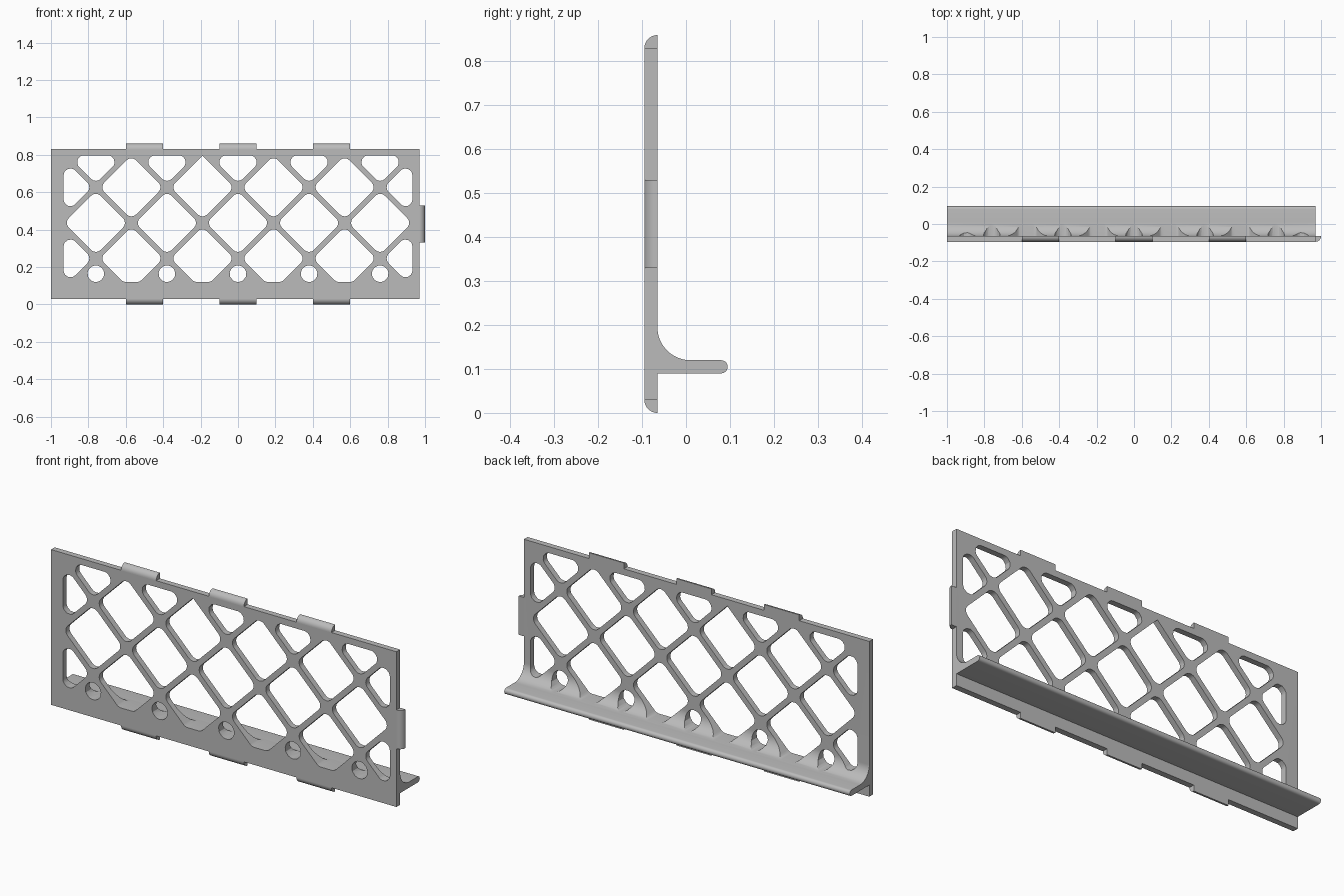
import bpy, bmesh, math
from mathutils import Vector

if "Cube" in bpy.data.objects:
    bpy.data.objects.remove(bpy.data.objects["Cube"], do_unlink=True)

LEFT, RIGHT, BASE, TOP = -1.0, 0.97, 0.03, 0.83
FRONT, BACK, TAB = -0.095, -0.065, 0.03
SHELF_LOW, SHELF_TOP, SHELF_END = 0.09, 0.12, 0.095
FILLET = 0.075
PITCH, REACH, CORNER = 0.19, 0.17, 0.036

grey = bpy.data.materials.new("plain_grey")
grey.use_nodes = True
grey.diffuse_color = (0.5, 0.5, 0.5, 1)
grey.node_tree.nodes["Principled BSDF"].inputs["Base Color"].default_value = (0.5, 0.5, 0.5, 1)


def arc(cx, cy, r, start, end, steps=12):
    angles = [math.radians(start + (end - start) * k / steps) for k in range(steps + 1)]
    return [(cx + r * math.cos(a), cy + r * math.sin(a)) for a in angles]


def add_prism(bm, outline, place, low, high):
    """Closed prism over a 2D outline; place maps (u, v, depth) to xyz."""
    near = [bm.verts.new(place(u, v, low)) for u, v in outline]
    far = [bm.verts.new(place(u, v, high)) for u, v in outline]
    bm.faces.new(near[::-1])
    bm.faces.new(far)
    for k in range(len(near)):
        bm.faces.new((near[k - 1], near[k], far[k], far[k - 1]))


def make_object(name, bm):
    bmesh.ops.recalc_face_normals(bm, faces=bm.faces)
    mesh = bpy.data.meshes.new(name)
    bm.to_mesh(mesh)
    bm.free()
    mesh.materials.append(grey)
    obj = bpy.data.objects.new(name, mesh)
    bpy.context.collection.objects.link(obj)
    return obj


def smooth(obj):
    bpy.ops.object.select_all(action="DESELECT")
    obj.select_set(True)
    bpy.context.view_layer.objects.active = obj
    bpy.ops.object.shade_smooth_by_angle(angle=math.radians(30))


def clip(points, axis, limit, sign):
    """Keep the part of a convex outline where sign * (coordinate - limit) <= 0."""
    out = []
    for p, q in zip(points, points[1:] + points[:1]):
        dp, dq = sign * (p[axis] - limit), sign * (q[axis] - limit)
        if dp <= 0:
            out.append(p)
        if dp * dq < 0:
            out.append(p.lerp(q, dp / (dp - dq)))
    return out


def rounded(points, radius, sharp=None):
    """Round each corner of a convex outline, except the sharp one."""
    out = []
    for k, p in enumerate(points):
        if p is sharp:
            out.append(p)
            continue
        a = (points[k - 1] - p).normalized()
        b = (points[(k + 1) % len(points)] - p).normalized()
        half = a.angle(b) / 2
        centre = p + (a + b).normalized() * radius / math.sin(half)
        start = p + a * radius / math.tan(half) - centre
        end = p + b * radius / math.tan(half) - centre
        for s in range(9):
            out.append(centre + start.lerp(end, s / 8).normalized() * radius)
    return out


# Panel and filleted shelf share one cross-section
tip = (SHELF_TOP - SHELF_LOW) / 2
section = [(FRONT, BASE), (BACK, BASE), (BACK, SHELF_LOW)]
section += arc(SHELF_END - tip, SHELF_LOW + tip, tip, -90, 90)
section += arc(BACK + FILLET, SHELF_TOP + FILLET, FILLET, 270, 180, 20)
section += [(BACK, TOP), (FRONT, TOP)]
bm = bmesh.new()
add_prism(bm, section, lambda u, v, d: (d, u, v), LEFT, RIGHT)
panel = make_object("lattice_panel_with_shelf", bm)

# Diamond openings, trimmed by the border and rounded
bm = bmesh.new()
for row in range(5):
    for col in range(-5, 6):
        if (row + col) % 2:
            continue
        x, z = PITCH * col, 0.056 + PITCH * row
        shape = [Vector((x + REACH, z)), Vector((x, z + REACH)),
                 Vector((x - REACH, z)), Vector((x, z - REACH))]
        peak = shape[1] if (row, col) == (3, -1) else None
        if abs(col) == 5:
            side = math.copysign(1, col)
            shape = clip(shape, 0, side * 0.932, side)
        elif row < 2:
            shape = clip(shape, 1, SHELF_TOP + 0.0004, -1)
        elif row == 4:
            shape = clip(shape, 1, 0.797, 1)
        outline = rounded(shape, 0.043 if row == 0 else CORNER, peak)
        add_prism(bm, outline, lambda u, v, d: (u, d, v), -0.2, 0.2)
cutter = make_object("opening_cutter", bm)
cutter.hide_render = True

cut = panel.modifiers.new("openings", "BOOLEAN")
cut.operation = "DIFFERENCE"
cut.solver = "EXACT"
cut.object = cutter
bpy.context.view_layer.objects.active = panel
bpy.ops.object.modifier_apply(modifier=cut.name)
bpy.data.objects.remove(cutter, do_unlink=True)
smooth(panel)

# Quarter-round tabs along the top, bottom and left edges
quarter = [(BACK, 0)] + arc(BACK, 0, TAB, 180, 90)


def make_tab(name, place, low, high):
    bm = bmesh.new()
    add_prism(bm, quarter, place, low, high)
    smooth(make_object(name, bm))


for label, x in (("right", -0.5), ("middle", 0), ("left", 0.5)):
    make_tab("top_tab_" + label, lambda u, v, d: (d, u, TOP + v), x - 0.1, x + 0.1)
    make_tab("bottom_tab_" + label, lambda u, v, d: (d, u, BASE - v), x - 0.1, x + 0.1)
make_tab("side_tab", lambda u, v, d: (RIGHT + v, u, d), 0.33, 0.53)
